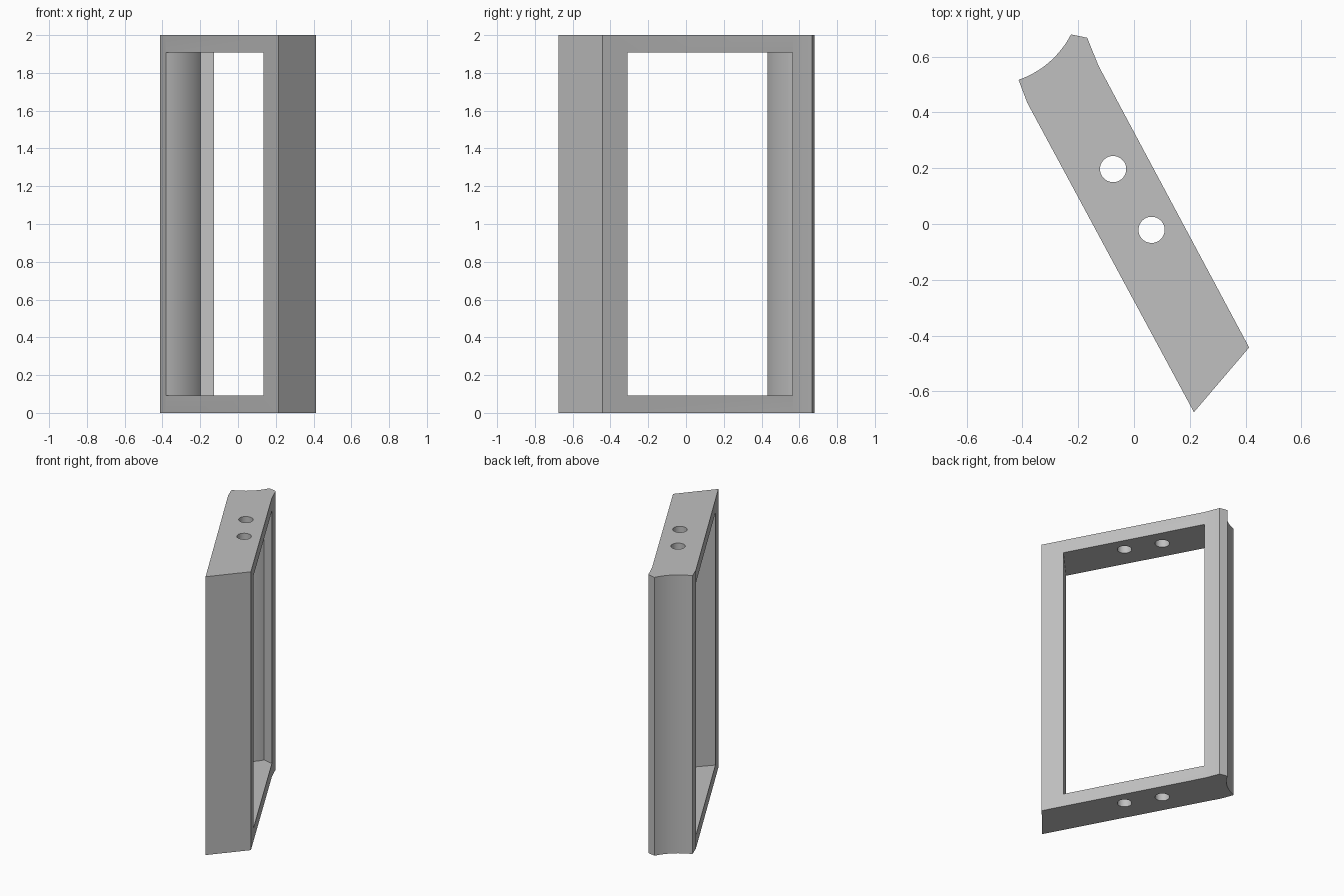
import bpy
import bmesh
import math
from mathutils import Vector

cube = bpy.data.objects.get("Cube")
if cube:
    bpy.data.objects.remove(cube, do_unlink=True)

HEIGHT = 2.0
BAR = 0.093

grey = bpy.data.materials.new("plain grey")
grey.use_nodes = True
grey.diffuse_color = (0.53, 0.53, 0.53, 1)
grey.node_tree.nodes["Principled BSDF"].inputs["Base Color"].default_value = (0.53, 0.53, 0.53, 1)


def arc(start, end, sag, steps=16):
    """Points on a shallow arc that bulges to the left of start -> end."""
    a, b = Vector(start), Vector(end)
    chord = b - a
    side = Vector((-chord.y, chord.x)).normalized()
    radius = (chord.length ** 2 / 4 + sag ** 2) / (2 * sag)
    centre = (a + b) / 2 + side * (sag - radius)
    half = math.asin(chord.length / 2 / radius)
    along = chord.normalized()
    points = []
    for i in range(steps + 1):
        t = half * (2 * i / steps - 1)
        points.append(centre + radius * (along * math.sin(t) + side * math.cos(t)))
    return points


def prism(name, outline, low, high):
    """Extrude a counter-clockwise plan outline upwards."""
    bm = bmesh.new()
    base = bm.faces.new([bm.verts.new((p[0], p[1], low)) for p in outline])
    result = bmesh.ops.extrude_face_region(bm, geom=[base])
    top = [v for v in result["geom"] if isinstance(v, bmesh.types.BMVert)]
    bmesh.ops.translate(bm, verts=top, vec=(0, 0, high - low))
    bmesh.ops.recalc_face_normals(bm, faces=bm.faces)
    mesh = bpy.data.meshes.new(name)
    bm.to_mesh(mesh)
    bm.free()
    mesh.materials.append(grey)
    obj = bpy.data.objects.new(name, mesh)
    bpy.context.collection.objects.link(obj)
    return obj


def cut(target, cutter):
    """Subtract the cutter and discard it."""
    cutter.hide_render = True
    bpy.ops.object.select_all(action="DESELECT")
    target.select_set(True)
    bpy.context.view_layer.objects.active = target
    mod = target.modifiers.new("cut", "BOOLEAN")
    mod.operation = "DIFFERENCE"
    mod.solver = "EXACT"
    mod.object = cutter
    bpy.ops.object.modifier_apply(modifier=mod.name)
    bpy.data.objects.remove(cutter, do_unlink=True)


# Slanted frame: mitred front end, hollowed back end
outline = [(0.215, -0.675), (0.413, -0.443), (-0.127, 0.567), (-0.168, 0.668)]
outline += arc((-0.226, 0.68), (-0.414, 0.517), 0.024)
outline += [(-0.383, 0.435)]
frame = prism("window_frame", outline, 0, HEIGHT)

# Tall opening whose end walls follow the outer ends
opening = [(-0.05, -0.727), (0.527, -0.11), (0.2, 0.495), (-0.127, 0.565)]
opening += arc((-0.199, 0.581), (-0.384, 0.43), 0.022)
opening += [(-0.6, 0.33)]
cut(frame, prism("opening_cutter", opening, BAR, HEIGHT - BAR))

# Two round holes through the top and bottom bars
for x, y in ((-0.075, 0.197), (0.063, -0.021)):
    circle = [(x + 0.047 * math.cos(math.tau * i / 48),
               y + 0.047 * math.sin(math.tau * i / 48)) for i in range(48)]
    cut(frame, prism("hole_cutter", circle, -0.1, HEIGHT + 0.1))

bpy.ops.object.shade_smooth_by_angle(angle=math.radians(15))
